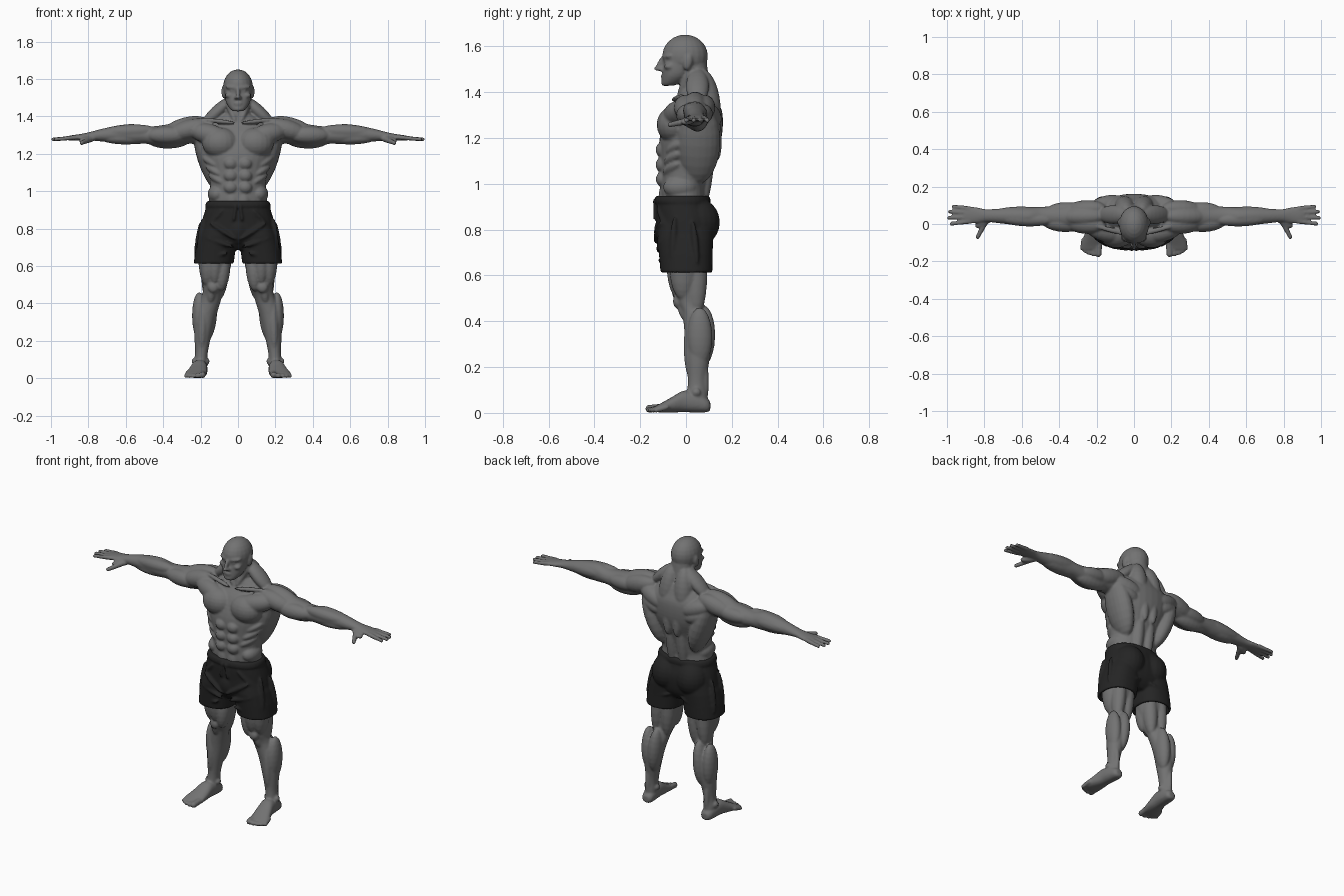
import bpy, bmesh, math
from mathutils import Vector, Matrix


def material(name, v):
    m = bpy.data.materials.new(name)
    m.diffuse_color = (v, v, v, 1)
    return m


skin = material("grey skin", 0.17)
cloth = material("black cloth", 0.018)


def unit_sphere(u, v):
    bm = bmesh.new()
    bmesh.ops.create_uvsphere(bm, u_segments=u, v_segments=v, radius=1)
    bm.verts.index_update()
    data = [x.co.copy() for x in bm.verts], [[x.index for x in f.verts] for f in bm.faces]
    bm.free()
    return data


SPHERE, BEAD = unit_sphere(20, 12), unit_sphere(10, 6)


class Clay:
    """Collects overlapping lumps as plain vertex and face lists."""
    def __init__(self):
        self.verts, self.faces = [], []

    def stamp(self, matrix, shape=SPHERE):
        n = len(self.verts)
        self.verts += [matrix @ v for v in shape[0]]
        self.faces += [[i + n for i in f] for f in shape[1]]


def loft(clay, axis, rows, power=2.0, steps=4, n=32):
    """Closed tube along an axis; rows are (t, centre u, centre v, radius u, radius v)."""
    rows = [Vector(r) for r in rows]
    dense = []
    for i in range(len(rows) - 1):
        a, b = rows[max(i - 1, 0)], rows[i]
        c, d = rows[i + 1], rows[min(i + 2, len(rows) - 1)]
        for k in range(steps):
            t = k / steps
            dense.append(b + 0.5 * t * ((c - a) + t * ((2 * a - 5 * b + 4 * c - d) + t * (3 * b - a - 3 * c + d))))
    dense.append(rows[-1])
    base = len(clay.verts)
    for t, cu, cv, ru, rv in dense:
        for k in range(n):
            a = 2 * math.pi * k / n
            c, s = math.cos(a), math.sin(a)
            u = cu + ru * math.copysign(abs(c) ** (2 / power), c)
            v = cv + rv * math.copysign(abs(s) ** (2 / power), s)
            clay.verts.append(Vector(((t, u, v), (u, t, v), (u, v, t))[axis]))
    for r in range(len(dense) - 1):
        p = base + r * n
        for k in range(n):
            j = (k + 1) % n
            clay.faces.append([p + k, p + j, p + n + j, p + n + k])
    clay.faces.append(list(range(base, base + n))[::-1])
    clay.faces.append(list(range(len(clay.verts) - n, len(clay.verts))))


def ball(clay, c, r, shape=SPHERE):
    """Axis-aligned ellipsoid."""
    clay.stamp(Matrix.Translation(c) @ Matrix.Diagonal((*r, 1)), shape)


def muscle(clay, p0, p1, w, d):
    """Spindle from p0 to p1, w wide across and d deep from front to back."""
    p0, p1 = Vector(p0), Vector(p1)
    z = (p1 - p0).normalized()
    x = Vector((0, 1, 0))
    x = (x - z * x.dot(z)).normalized()
    y = z.cross(x)
    rot = Matrix((x, y, z)).transposed().to_4x4()
    clay.stamp(Matrix.Translation((p0 + p1) / 2) @ rot @ Matrix.Diagonal((d, w, (p1 - p0).length / 2, 1)))


def digit(clay, p0, p1, r0, r1):
    """Round-ended finger or toe."""
    p0, p1 = Vector(p0), Vector(p1)
    for i in range(9):
        r = r0 + (r1 - r0) * i / 8
        ball(clay, p0.lerp(p1, i / 8), (r, r, r), BEAD)


def finish(clay, name, mat, voxel, smooth):
    """Mirror to the other side, fuse into one skin and smooth."""
    n = len(clay.verts)
    verts = clay.verts + [Vector((-v.x, v.y, v.z)) for v in clay.verts]
    faces = clay.faces + [[i + n for i in reversed(f)] for f in clay.faces]
    me = bpy.data.meshes.new(name)
    me.from_pydata(verts, [], faces)
    ob = bpy.data.objects.new(name, me)
    bpy.context.scene.collection.objects.link(ob)
    rm = ob.modifiers.new("fuse", 'REMESH')
    rm.mode, rm.voxel_size, rm.use_smooth_shade = 'VOXEL', voxel, True
    sm = ob.modifiers.new("smooth", 'SMOOTH')
    sm.factor, sm.iterations = 0.5, smooth
    fused = bpy.data.meshes.new_from_object(ob.evaluated_get(bpy.context.evaluated_depsgraph_get()))
    ob.modifiers.clear()
    ob.data = fused
    for v in fused.vertices:
        v.co.z = max(v.co.z, 0)
    fused.materials.clear()
    fused.materials.append(mat)


body = Clay()

# Torso core
loft(body, 2, [(.72, 0, 0, .12, .09), (.85, 0, 0, .155, .10), (.95, 0, -.012, .155, .10), (1.0, 0, -.01, .148, .103),
               (1.1, 0, .002, .158, .118), (1.2, 0, .02, .19, .135), (1.3, 0, .04, .20, .12),
               (1.36, 0, .05, .15, .09), (1.41, 0, .05, .08, .07)], 2.2)
# Chest, waist and back muscles
ball(body, (.094, -.05, 1.258), (.098, .078, .082))
for p0, p1, w, d in [((.05, -.07, 1.28), (.26, -.01, 1.33), .055, .055),
                     ((.015, -.06, 1.365), (.21, -.01, 1.385), .012, .014),
                     ((.10, .05, 1.00), (.215, .06, 1.36), .06, .095),
                     ((.03, .05, 1.50), (.19, .05, 1.35), .035, .05),
                     ((.04, .07, 1.50), (.06, .115, 1.24), .055, .055),
                     ((.035, .10, 1.42), (.03, .135, 1.10), .035, .035),
                     ((.036, .06, .86), (.038, .105, 1.22), .034, .035),
                     ((.05, .125, 1.26), (.24, .08, 1.33), .05, .05),
                     ((.07, .12, 1.22), (.23, .08, 1.28), .045, .05)]:
    muscle(body, p0, p1, w, d)
for z, y in ((1.148, -.103), (1.083, -.103), (1.02, -.102)):
    ball(body, (.039, y, z), (.037, .03, .033))
ball(body, (.03, -.093, .94), (.036, .027, .065))
for x, y, z in ((.125, -.075, 1.065), (.14, -.07, 1.11), (.155, -.06, 1.155)):
    muscle(body, (x - .05, y - .02, z - .025), (x + .03, y + .045, z + .025), .02, .028)
ball(body, (.112, -.025, .985), (.05, .075, .05))

# Neck and head
loft(body, 2, [(1.34, 0, .045, .07, .07), (1.40, 0, .038, .067, .066), (1.46, 0, .038, .066, .062),
               (1.53, 0, .035, .06, .055)])
muscle(body, (.066, .03, 1.51), (.012, -.035, 1.365), .018, .02)
ball(body, (0, -.004, 1.557), (.08, .1, .094))
loft(body, 2, [(1.428, 0, -.08, .026, .022), (1.44, 0, -.065, .042, .04), (1.47, 0, -.045, .062, .058),
               (1.505, 0, -.033, .069, .068), (1.545, 0, -.02, .07, .072), (1.58, 0, -.02, .06, .06)], 2.3)
muscle(body, (.0, -.1, 1.556), (0, -.126, 1.492), .011, .013)
ball(body, (0, -.122, 1.503), (.011, .019, .011))
ball(body, (.011, -.109, 1.5), (.01, .013, .009))
muscle(body, (.004, -.1, 1.553), (.068, -.068, 1.558), .011, .014)
ball(body, (.029, -.084, 1.535), (.016, .012, .011))
ball(body, (.045, -.072, 1.512), (.025, .024, .016))
ball(body, (0, -.099, 1.471), (.024, .012, .005))
ball(body, (0, -.097, 1.461), (.021, .012, .006))
ball(body, (0, -.09, 1.44), (.024, .019, .014))
muscle(body, (.078, .016, 1.565), (.075, .0, 1.495), .012, .02)

# Arm core, shoulder, upper arm and forearm muscles
loft(body, 0, [(.17, .05, 1.31, .06, .06), (.28, .04, 1.315, .068, .062), (.38, .04, 1.297, .062, .06),
               (.45, .04, 1.297, .054, .05), (.50, .042, 1.30, .05, .046), (.56, .04, 1.305, .05, .054),
               (.64, .042, 1.305, .047, .047), (.72, .043, 1.30, .039, .035), (.79, .045, 1.294, .034, .023),
               (.84, .047, 1.289, .042, .017), (.89, .047, 1.285, .048, .014), (.91, .047, 1.283, .044, .011)])
for p0, p1, w, d in [((.15, -.005, 1.36), (.37, .01, 1.30), .053, .055),
                     ((.16, .04, 1.375), (.40, .04, 1.31), .052, .05),
                     ((.15, .085, 1.36), (.37, .07, 1.30), .053, .05),
                     ((.27, -.005, 1.30), (.49, .01, 1.30), .047, .045),
                     ((.25, .05, 1.28), (.49, .05, 1.275), .05, .045),
                     ((.27, .08, 1.31), (.47, .07, 1.30), .042, .042),
                     ((.43, .02, 1.325), (.72, .03, 1.315), .037, .038),
                     ((.48, .035, 1.28), (.74, .04, 1.285), .033, .042),
                     ((.49, .07, 1.31), (.76, .06, 1.30), .034, .028)]:
    muscle(body, p0, p1, w, d)
# Fingers and thumb
for y0, y1, x in ((.083, .094, .965), (.06, .066, .985), (.036, .033, .989), (.013, .001, .975)):
    digit(body, (.88, y0, 1.286), (x, y1, 1.277), .013, .011)
muscle(body, (.76, .035, 1.283), (.85, -.015, 1.268), .018, .022)
digit(body, (.80, .0, 1.273), (.836, -.07, 1.258), .016, .012)

# Leg core
loft(body, 2, [(.84, .09, .01, .08, .09), (.72, .112, .0, .09, .085), (.60, .12, .005, .082, .077),
               (.54, .123, .007, .07, .064), (.48, .128, .013, .058, .053), (.43, .142, .03, .055, .046),
               (.34, .172, .052, .058, .058), (.24, .187, .052, .047, .052), (.14, .195, .048, .034, .04),
               (.07, .20, .048, .035, .045), (.02, .20, .05, .034, .043)])
# Thigh, knee and calf muscles
for p0, p1, w, d in [((.165, -.01, .80), (.165, -.012, .49), .047, .062),
                     ((.12, -.035, .80), (.125, -.035, .50), .045, .05),
                     ((.075, -.015, .70), (.092, -.022, .465), .042, .048),
                     ((.075, .03, .80), (.10, .04, .42), .045, .05),
                     ((.14, .04, .80), (.165, .045, .42), .042, .05),
                     ((.135, -.03, .49), (.15, .0, .40), .02, .018),
                     ((.208, .06, .46), (.205, .06, .20), .039, .055),
                     ((.142, .075, .47), (.165, .07, .20), .041, .055),
                     ((.185, .02, .43), (.195, .02, .15), .026, .03),
                     ((.20, .08, .28), (.20, .085, .03), .016, .016)]:
    muscle(body, p0, p1, w, d)
ball(body, (.132, -.035, .487), (.03, .022, .032))
for x in (.166, .234):
    ball(body, (x, .045, .09), (.014, .02, .018))
# Foot and toes
loft(body, 1, [(.106, .20, .03, .018, .018), (.09, .20, .033, .033, .03), (.04, .203, .045, .04, .043),
               (-.01, .207, .05, .043, .047), (-.06, .215, .036, .051, .034), (-.11, .225, .022, .057, .02),
               (-.135, .228, .017, .05, .013)], 2.3)
for x0, x1, y, r in ((.185, .19, -.16, .018), (.212, .216, -.162, .013), (.234, .24, -.155, .012),
                     (.255, .26, -.145, .012), (.271, .277, -.13, .012)):
    digit(body, (x0, -.085, .025), (x1, y, r), r, r)
finish(body, "body", skin, .0065, 2)

# Shorts: seat, waistband and hollow legs
shorts = Clay()
loft(shorts, 2, [(.94, 0, -.015, .163, .112), (.90, 0, -.012, .175, .12), (.84, 0, -.002, .192, .128),
                 (.76, 0, -.003, .20, .122), (.715, 0, -.003, .17, .10), (.685, 0, -.003, .10, .07)], 2.3)
loft(shorts, 2, [(.915, 0, -.015, .17, .118), (.92, 0, -.015, .176, .123), (.942, 0, -.015, .169, .119),
                 (.947, 0, -.015, .163, .112)], 2.3, steps=2)
loft(shorts, 2, [(.85, .09, .0, .085, .115), (.76, .11, -.003, .10, .122), (.69, .12, -.001, .107, .117),
                 (.612, .13, .002, .107, .113), (.612, .13, .002, .092, .098), (.67, .125, .002, .088, .093)],
     2.3, steps=1)
ball(shorts, (.083, .05, .832), (.093, .098, .105))
ball(shorts, (0, -.085, .79), (.06, .055, .08))
# Cloth folds and drawstring
for p0, p1 in [((.01, -.135, .74), (.15, -.115, .83)), ((.02, -.12, .70), (.17, -.11, .75)),
               ((.05, -.118, .67), (.20, -.075, .64)), ((.08, -.125, .90), (.17, -.08, .80)),
               ((.19, -.05, .86), (.215, -.06, .66)), ((.20, .03, .84), (.23, .05, .65)),
               ((.03, .10, .72), (.17, .105, .68))]:
    muscle(shorts, p0, p1, .012, .014)
digit(shorts, (.012, -.142, .925), (.022, -.141, .85), .006, .006)
finish(shorts, "shorts", cloth, .007, 3)
